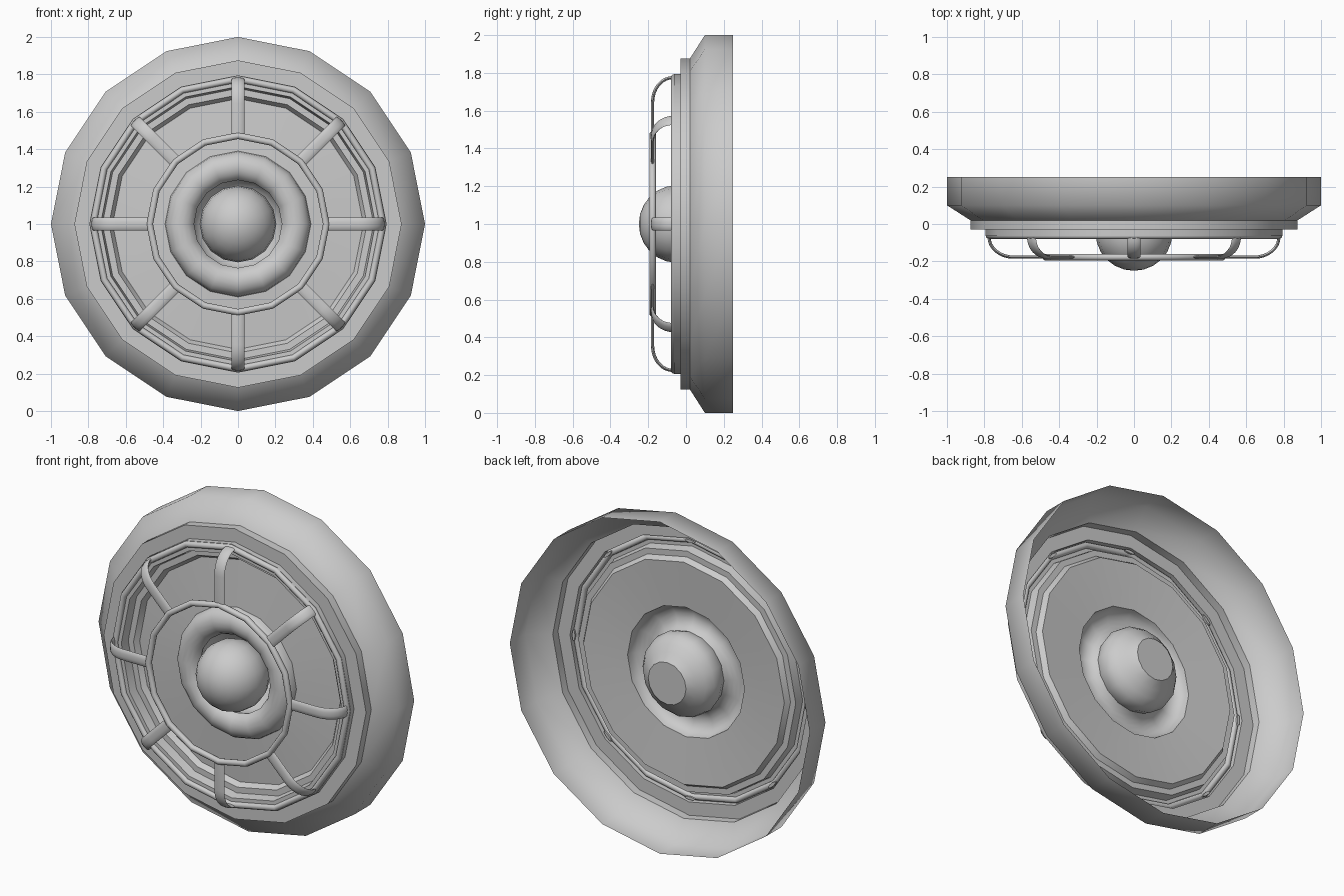
import bpy, bmesh, math
from mathutils import Vector, Matrix

cube = bpy.data.objects.get("Cube")
if cube:
    bpy.data.objects.remove(cube, do_unlink=True)

SIDES = 16
CENTRE = Vector((0, 0, 1))

grey = bpy.data.materials.new("light_grey")
grey.use_nodes = True
colour = (0.6, 0.6, 0.6, 1)
grey.diffuse_color = colour
grey.node_tree.nodes["Principled BSDF"].inputs["Base Color"].default_value = colour


def finish(name, bm, angle):
    """Turn a bmesh into a grey, smooth-shaded object."""
    bmesh.ops.remove_doubles(bm, verts=bm.verts, dist=0.0005)
    bmesh.ops.recalc_face_normals(bm, faces=bm.faces)
    mesh = bpy.data.meshes.new(name)
    bm.to_mesh(mesh)
    bm.free()
    mesh.materials.append(grey)
    ob = bpy.data.objects.new(name, mesh)
    bpy.context.collection.objects.link(ob)
    bpy.ops.object.select_all(action='DESELECT')
    ob.select_set(True)
    bpy.context.view_layer.objects.active = ob
    bpy.ops.object.shade_smooth_by_angle(angle=math.radians(angle))
    return ob


def revolve(name, profile, angle=40, closed=False):
    """Spin (radius, y) points around the front-back axis."""
    bm = bmesh.new()
    verts = [bm.verts.new((0, y, 1 + r)) for r, y in profile]
    pairs = list(zip(verts, verts[1:]))
    if closed:
        pairs.append((verts[-1], verts[0]))
    edges = [bm.edges.new(p) for p in pairs]
    bmesh.ops.spin(bm, geom=verts + edges, cent=CENTRE, axis=(0, 1, 0),
                   angle=2 * math.pi, steps=SIDES)
    return finish(name, bm, angle)


def arc(r, y, radius_r, radius_y, start, end, steps):
    """Points of an elliptical arc in the (radius, y) plane."""
    angles = [math.radians(start + (end - start) * i / steps) for i in range(steps + 1)]
    return [(r + radius_r * math.cos(a), y + radius_y * math.sin(a)) for a in angles]


def ring(name, radius, y, thickness):
    revolve(name, arc(radius, y, thickness, thickness, 0, 324, 9), 60, closed=True)


# Open-backed outer rim
revolve("outer_rim", [(1, 0.25), (1, 0.1), (0.875, 0.02)], 65)

# Stepped face plate with the recessed dish
revolve("stepped_plate", [(0.875, 0.02), (0.875, -0.03), (0.795, -0.03),
                          (0.795, -0.062), (0.735, -0.062), (0.725, -0.01),
                          (0.69, -0.01), (0.67, 0.02), (0.39, 0)], 30)

# Rounded collar around the lamp
revolve("lamp_collar", arc(0.31, 0, 0.08, 0.075, 0, -160, 8), 50)

# Socket cup with its tapered back stub
revolve("lamp_socket", [(0.235, -0.026), (0.25, 0.02), (0.24, 0.07), (0.21, 0.11),
                        (0.17, 0.14), (0.126, 0.18), (0, 0.18)], 35)

# Lamp ball
revolve("lamp_ball", arc(0, -0.05, 0.205, 0.2, -90, 90, 12), 60)

# Guard cage rings
ring("cage_outer_ring", 0.775, -0.062, 0.018)
ring("cage_inner_ring", 0.472, -0.177, 0.018)

# Guard cage straps: an oval section swept along a bent path
path = [(0.775, -0.035)] + arc(0.645, -0.07, 0.13, 0.107, 0, -90, 8) + [(0.472, -0.177)]
path = [Vector(p) for p in path]
OVAL = 10
for k in range(8):
    bm = bmesh.new()
    loops = []
    for i, p in enumerate(path):
        along = (path[min(i + 1, len(path) - 1)] - path[max(i - 1, 0)]).normalized()
        out = Vector((-along.y, along.x))
        loop = []
        for j in range(OVAL):
            a = 2 * math.pi * j / OVAL
            q = p + out * 0.009 * math.sin(a)
            loop.append(bm.verts.new((0.034 * math.cos(a), q.y, q.x)))
        loops.append(loop)
    for a, b in zip(loops, loops[1:]):
        for j in range(OVAL):
            n = (j + 1) % OVAL
            bm.faces.new((a[j], a[n], b[n], b[j]))
    bm.faces.new(loops[0])
    bm.faces.new(loops[-1])
    turn = Matrix.Translation(CENTRE) @ Matrix.Rotation(k * math.pi / 4, 4, 'Y')
    bmesh.ops.transform(bm, matrix=turn, verts=bm.verts)
    finish(f"cage_strap_{k + 1}", bm, 60)
